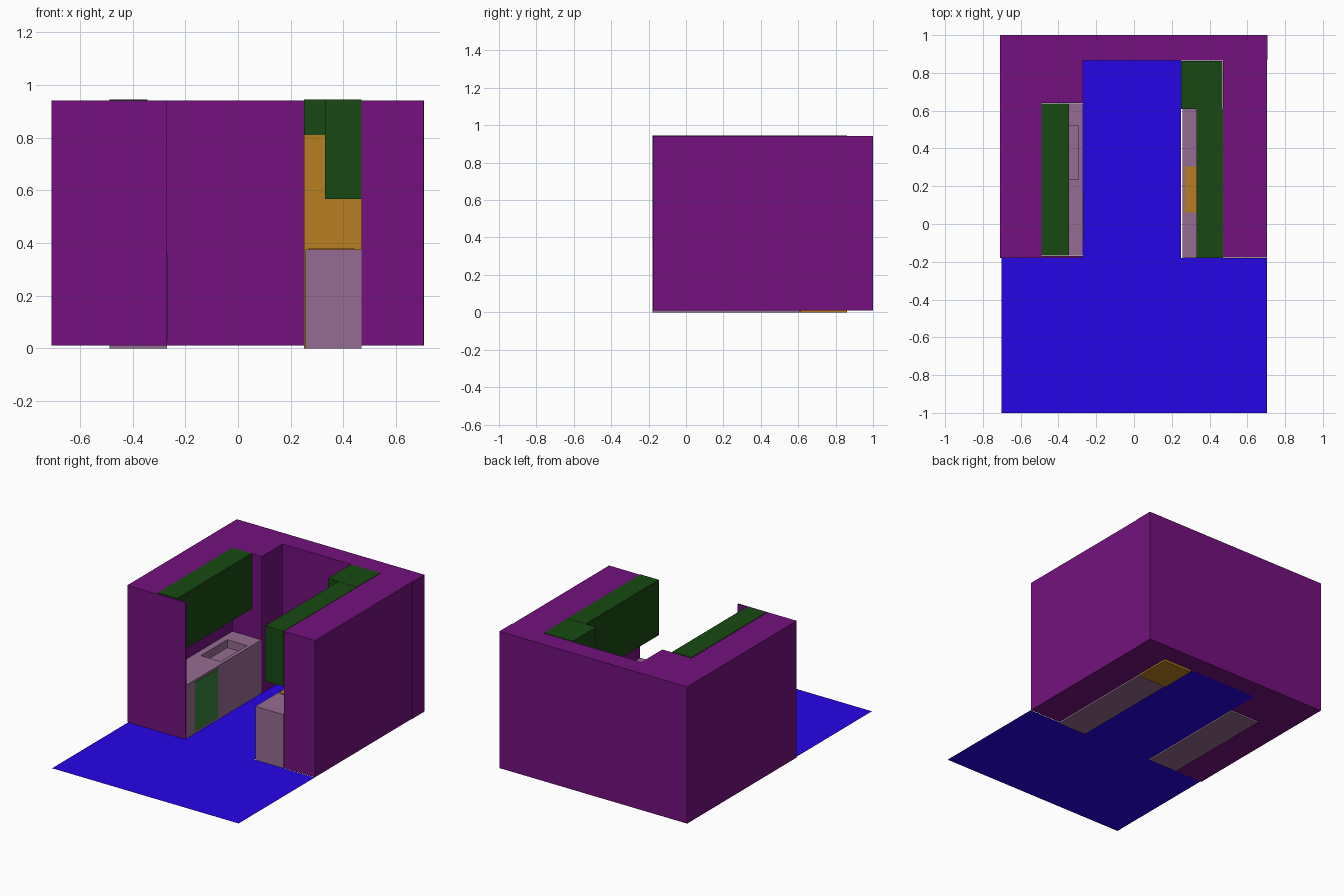
import bpy, bmesh

if "Cube" in bpy.data.objects:
    bpy.data.objects.remove(bpy.data.objects["Cube"])


def material(name, rgb):
    m = bpy.data.materials.new(name)
    m.diffuse_color = (*[(c / 255) ** 2.2 for c in rgb], 1)
    m.use_nodes = True
    m.node_tree.nodes["Principled BSDF"].inputs["Base Color"].default_value = m.diffuse_color
    return m


WALL = material("purple", (115, 24, 124))
FLOOR = material("blue", (43, 13, 230))
UPPER = material("dark_green", (30, 74, 26))
BASE = material("mauve", (148, 107, 144))
APPL = material("orange", (182, 125, 38))
PANEL = material("light_green", (60, 125, 62))


def finish(name, bm, mat):
    bmesh.ops.recalc_face_normals(bm, faces=bm.faces)
    me = bpy.data.meshes.new(name)
    bm.to_mesh(me)
    bm.free()
    ob = bpy.data.objects.new(name, me)
    bpy.context.collection.objects.link(ob)
    me.materials.append(mat)
    return ob


def prism(name, outline, z0, z1, mat):
    """Plan outline raised from z0 to z1; a flat sheet when the heights match."""
    bm = bmesh.new()
    face = bm.faces.new([bm.verts.new((x, y, z0)) for x, y in outline])
    if z1 > z0:
        ext = bmesh.ops.extrude_face_region(bm, geom=[face], use_keep_orig=True)
        top = [v for v in ext["geom"] if isinstance(v, bmesh.types.BMVert)]
        bmesh.ops.translate(bm, verts=top, vec=(0, 0, z1 - z0))
    return finish(name, bm, mat)


def box(name, x, y, z, mat):
    (x0, x1), (y0, y1) = x, y
    return prism(name, [(x0, y0), (x1, y0), (x1, y1), (x0, y1)], *z, mat)


# Thick U-shaped walls, with the front return and back-left pillar
prism("walls", [
    (-0.709, -0.18), (-0.27, -0.18), (-0.27, -0.17), (-0.49, -0.17),
    (-0.49, 0.64), (-0.27, 0.64), (-0.27, 0.865), (0.47, 0.865),
    (0.47, -0.177), (0.704, -0.177), (0.704, 0.868), (0.707, 0.868),
    (0.707, 1.0), (-0.709, 1.0)], 0.01, 0.942, WALL)

# T-shaped floor sheet: front area plus corridor
prism("floor", [
    (-0.702, -1), (0.705, -1), (0.705, -0.18), (0.25, -0.18),
    (0.25, 0.865), (-0.27, 0.865), (-0.27, -0.18), (-0.702, -0.18)],
    0.01, 0.01, FLOOR)

# Left base cabinet with recessed sink
counter = box("left_counter", (-0.489, -0.27), (-0.168, 0.638), (0, 0.375), BASE)
bm = bmesh.new()
bm.from_mesh(counter.data)
bm.faces.ensure_lookup_table()
top = max(bm.faces, key=lambda f: f.calc_center_median().z)
bmesh.ops.inset_region(bm, faces=[top], thickness=0.02)
for v in top.verts:
    v.co.x = -0.445 if v.co.x < -0.38 else -0.295
    v.co.y = 0.235 if v.co.y < 0.3 else 0.52
bmesh.ops.inset_region(bm, faces=[top], thickness=0.0001)
for v in top.verts:
    v.co.z -= 0.055
bm.to_mesh(counter.data)
bm.free()
box("dishwasher_front", (-0.27, -0.267), (-0.08, 0.165), (0.025, 0.36), PANEL)

# Left wall cabinet
box("left_wall_cabinet", (-0.489, -0.343), (-0.166, 0.638), (0.567, 0.945), UPPER)

# Right base cabinet and cooktop
box("right_counter", (0.256, 0.469), (-0.179, 0.608), (0, 0.375), BASE)
box("cooktop", (0.27, 0.44), (0.06, 0.305), (0.375, 0.381), APPL)

# Right wall cabinet
box("right_wall_cabinet", (0.33, 0.47), (-0.179, 0.608), (0.567, 0.944), UPPER)

# Fridge with cabinet above
box("fridge", (0.25, 0.469), (0.61, 0.86), (0, 0.81), APPL)
box("fridge_cabinet", (0.25, 0.469), (0.61, 0.862), (0.81, 0.944), UPPER)
